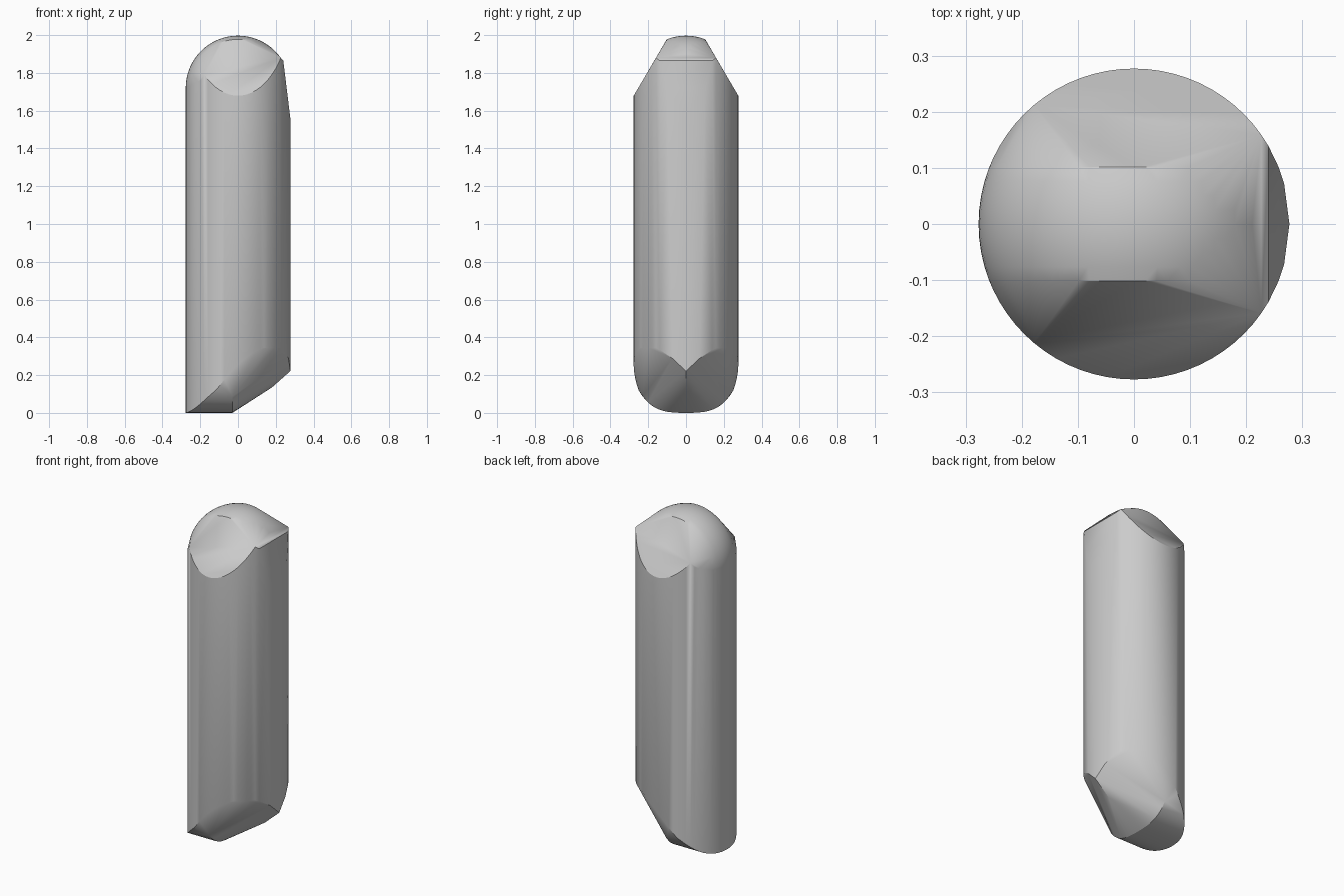
import bpy
import bmesh
from math import cos, sin, pi, radians, sqrt

R = 0.277           # body radius
DOME_Z = 1.72       # centre of the round top

old = bpy.data.objects.get("Cube")
if old:
    bpy.data.objects.remove(old, do_unlink=True)


def chop_x(z):
    """Outer limit of the small chamfer on the +x side of the top."""
    return R - (z - 1.56) / 8.2


def keel(y):
    """Height of the curved underside, running along x."""
    return 0.4 * y ** 2 + 24 * y ** 4


def top_rim(x, y):
    """Height where the wall meets the sloped front and back."""
    z = 1.98 - 1.7 * max(abs(y) - 0.1, 0)
    if x < -0.18:
        z = min(z, 1.77 + (x + 0.18) * 0.5)
    return min(z, 1.56 + (R - x) * 8.2)


def bottom_rim(x, y):
    """Height where the wall meets the underside and the slanted cuts."""
    if x < -0.1:
        return keel(y)
    return min(0.345, 0.13 + 0.94 * (x - 0.18) + 1.06 * abs(y))


points = []

# Wall: wider facets on the chamfered side
angles = [-30, -15, 0, 15, 30] + list(range(35, 330, 5))
for a in angles:
    x, y = R * cos(radians(a)), R * sin(radians(a))
    points += [(x, y, bottom_rim(x, y)), (x, y, top_rim(x, y))]

# Rounded top band
for i in range(9):
    y = -0.102 + 0.204 * i / 8
    r = sqrt(R * R - y * y)
    for j in range(41):
        t = pi * j / 40
        z = DOME_Z + r * sin(t)
        points.append((min(r * cos(t), chop_x(z)), y, z))

# End of the curved underside and the tip of the slanted cuts
for i in range(17):
    y = -0.23 + 0.46 * i / 16
    points.append((-0.03, y, keel(y)))
points.append((0.18, 0, 0.135))

bm = bmesh.new()
for p in points:
    bm.verts.new(p)
bmesh.ops.remove_doubles(bm, verts=bm.verts, dist=0.0005)
hull = bmesh.ops.convex_hull(bm, input=bm.verts)
loose = {g for g in hull["geom_interior"] + hull["geom_unused"]
         if isinstance(g, bmesh.types.BMVert)}
bmesh.ops.delete(bm, geom=list(loose), context='VERTS')
bmesh.ops.dissolve_limit(bm, angle_limit=radians(0.5),
                         verts=bm.verts, edges=bm.edges)
bmesh.ops.recalc_face_normals(bm, faces=bm.faces)

mesh = bpy.data.meshes.new("rounded_pin")
bm.to_mesh(mesh)
bm.free()
pin = bpy.data.objects.new("rounded_pin", mesh)
bpy.context.collection.objects.link(pin)

# Plain grey
grey = bpy.data.materials.new("plain_grey")
grey.use_nodes = True
colour = (0.6, 0.6, 0.6, 1)
grey.diffuse_color = colour
grey.node_tree.nodes["Principled BSDF"].inputs["Base Color"].default_value = colour
mesh.materials.append(grey)

bpy.ops.object.select_all(action='DESELECT')
pin.select_set(True)
bpy.context.view_layer.objects.active = pin
bpy.ops.object.shade_smooth_by_angle(angle=radians(30))
